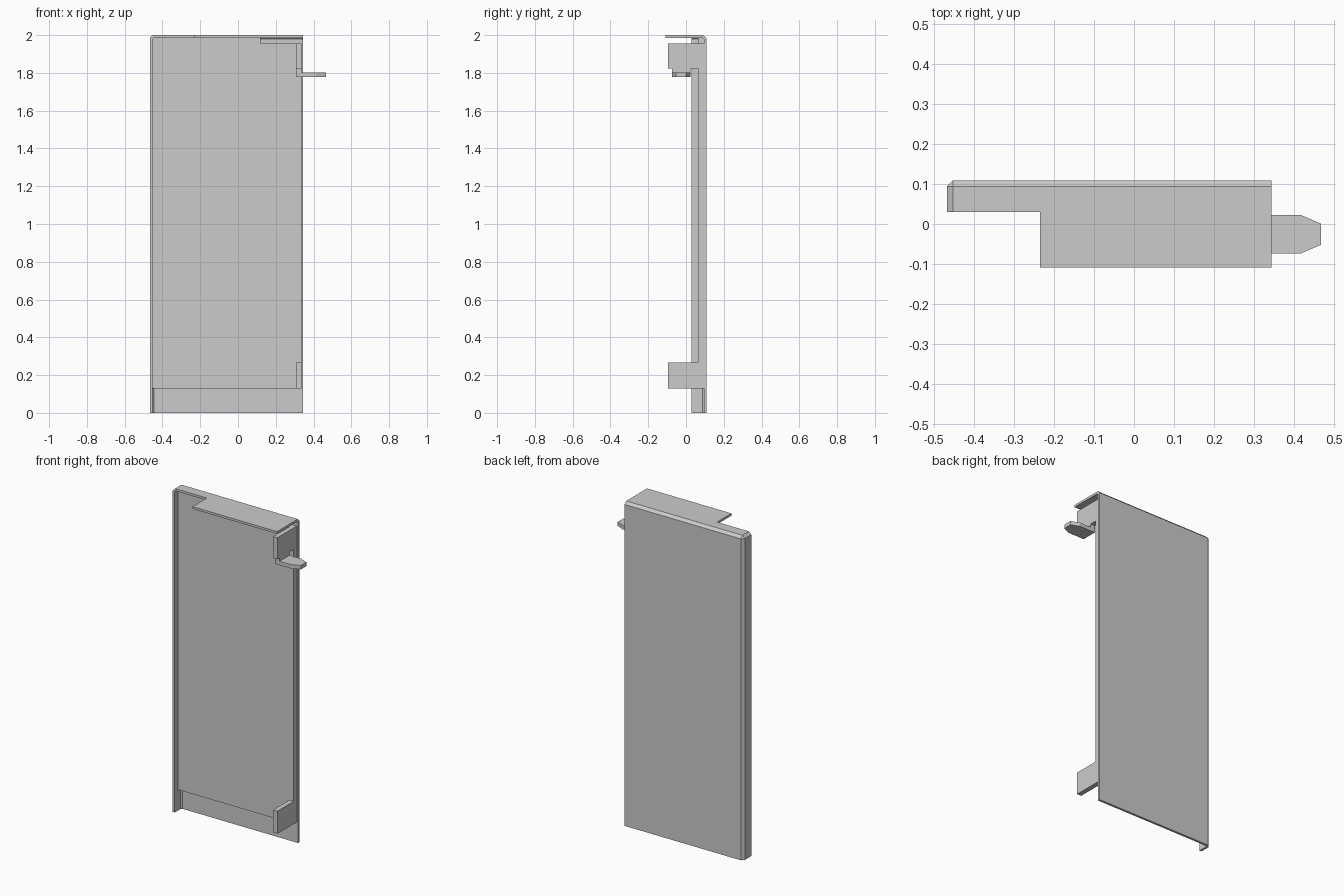
import bpy, bmesh

if "Cube" in bpy.data.objects:
    bpy.data.objects.remove(bpy.data.objects["Cube"])


def finish(name, bm):
    bmesh.ops.recalc_face_normals(bm, faces=bm.faces)
    mesh = bpy.data.meshes.new(name)
    bm.to_mesh(mesh)
    bm.free()
    obj = bpy.data.objects.new(name, mesh)
    bpy.context.collection.objects.link(obj)
    return obj


def prism_bm(pts, axis, lo, hi):
    """Extrude a 2D outline along an axis from lo to hi."""
    def place(p, h):
        c = list(p)
        c.insert(axis, h)
        return c
    bm = bmesh.new()
    face = bm.faces.new([bm.verts.new(place(p, lo)) for p in pts])
    ext = bmesh.ops.extrude_face_region(bm, geom=[face])["geom"]
    shift = [0, 0, 0]
    shift[axis] = hi - lo
    bmesh.ops.translate(bm, vec=shift,
                        verts=[v for v in ext if isinstance(v, bmesh.types.BMVert)])
    bmesh.ops.recalc_face_normals(bm, faces=bm.faces)
    return bm


def prism(name, pts, axis, lo, hi):
    return finish(name, prism_bm(pts, axis, lo, hi))


def rect(a0, a1, b0, b1):
    return [(a0, b0), (a1, b0), (a1, b1), (a0, b1)]


L, R = -0.467, 0.343          # panel sides
BACK, FRONT = 0.109, 0.03     # shell depth
T = 0.014                     # sheet thickness

# Outer shell: chamfered box, opened at front, right and bottom, then thickened
bm = prism_bm(rect(L, R, FRONT, BACK), 2, 0, 2)


def on_planes(edge):
    hits = [all(abs(v.co[i] - val) < 1e-4 for v in edge.verts)
            for i, val in ((0, L), (1, BACK), (2, 2))]
    return sum(hits) == 2


bmesh.ops.bevel(bm, geom=[e for e in bm.edges if on_planes(e)], offset=0.016,
                offset_type='OFFSET', segments=1, profile=0.5, affect='EDGES')
bm.normal_update()
opened = [f for f in bm.faces
          if f.normal.y < -0.9 or f.normal.x > 0.9 or f.normal.z < -0.9]
bmesh.ops.delete(bm, geom=opened, context='FACES')
# keep outward normals on the open shell
bm.normal_update()
mesh = bpy.data.meshes.new("outer_shell")
bm.to_mesh(mesh)
bm.free()
shell = bpy.data.objects.new("outer_shell", mesh)
bpy.context.collection.objects.link(shell)
mod = shell.modifiers.new("thickness", 'SOLIDIFY')
mod.thickness = T
mod.offset = -1
mod.use_even_offset = True

# Top lip reaching forward
prism("top_lip", rect(-0.234, R, -0.109, FRONT), 2, 2 - T, 2)

# Inner backing plate, notched at the top right
prism("inner_plate", [(L + T, 0.128), (0.336, 0.128), (0.336, 1.955),
                      (0.12, 1.955), (0.12, 2 - T), (L + T, 2 - T)],
      1, 0.063, BACK - T)

# Side tabs
prism("lower_tab", rect(-0.095, 0.063, 0.128, 0.267), 0, 0.306, 0.336)
prism("upper_tab", [(-0.095, 1.822), (-0.074, 1.822), (-0.074, 1.802),
                    (0.023, 1.802), (0.023, 1.822), (0.063, 1.822),
                    (0.063, 1.955), (-0.095, 1.955)], 0, 0.306, 0.336)

# Tapered latch tongue
prism("latch_tongue", [(0.306, -0.074), (0.415, -0.074), (0.466, -0.052),
                       (0.466, 0.001), (0.415, 0.023), (0.306, 0.023)],
      2, 1.778, 1.802)
